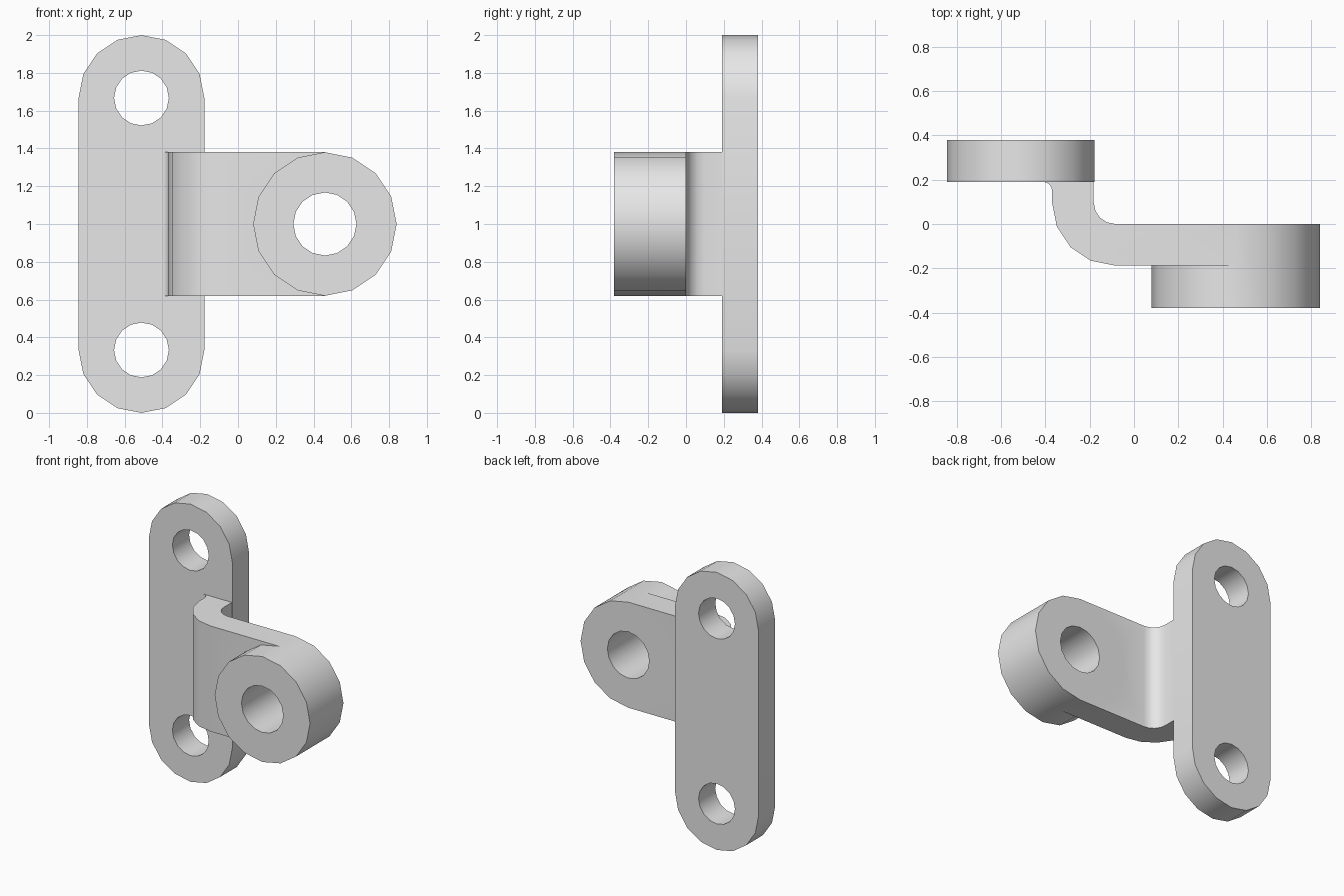
import bpy
import bmesh
from math import cos, sin, radians
from mathutils import Vector

cube = bpy.data.objects.get("Cube")
if cube:
    bpy.data.objects.remove(cube, do_unlink=True)

# Single light grey metal
metal = bpy.data.materials.new("light_grey_metal")
metal.use_nodes = True
grey = (0.8, 0.8, 0.8, 1)
metal.diffuse_color = grey
metal.node_tree.nodes["Principled BSDF"].inputs["Base Color"].default_value = grey

SIDES = 16
PLATE_X, PLATE_R = -0.511, 0.333
BOSS_X, BOSS_R = 0.46, 0.38
MID_Z = 1.0


def arc(cx, cy, r, start, end, steps):
    """Points along an arc, angles in degrees."""
    angles = [radians(start + (end - start) * i / steps) for i in range(steps + 1)]
    return [(cx + r * cos(a), cy + r * sin(a)) for a in angles]


def circle(cx, cy, r):
    return arc(cx, cy, r, 0, 360, SIDES)[:-1]


def prism(name, outline, low, high, axis):
    """Extrude an XZ outline along y, or an XY outline along z."""
    def place(p, d):
        return (p[0], d, p[1]) if axis == "y" else (p[0], p[1], d)

    bm = bmesh.new()
    face = bm.faces.new([bm.verts.new(place(p, low)) for p in outline])
    extruded = bmesh.ops.extrude_face_region(bm, geom=[face])["geom"]
    verts = [g for g in extruded if isinstance(g, bmesh.types.BMVert)]
    bmesh.ops.translate(bm, verts=verts, vec=Vector(place((0, 0), high - low)))
    # extruding keeps the start face as the closing cap
    bmesh.ops.recalc_face_normals(bm, faces=bm.faces)
    mesh = bpy.data.meshes.new(name)
    bm.to_mesh(mesh)
    bm.free()
    mesh.materials.append(metal)
    obj = bpy.data.objects.new(name, mesh)
    bpy.context.collection.objects.link(obj)
    return obj


def select(obj):
    bpy.ops.object.select_all(action="DESELECT")
    obj.select_set(True)
    bpy.context.view_layer.objects.active = obj


def combine(target, other, operation):
    """Apply a boolean and remove the helper."""
    mod = target.modifiers.new("combine", "BOOLEAN")
    mod.operation, mod.object, mod.solver = operation, other, "EXACT"
    select(target)
    bpy.ops.object.modifier_apply(modifier=mod.name)
    bpy.data.objects.remove(other, do_unlink=True)


def drill(target, x, z, r):
    cutter = prism("hole_cutter", circle(x, z, r), -0.6, 0.6, "y")
    cutter.hide_render = True
    combine(target, cutter, "DIFFERENCE")


# Upright mounting plate with rounded ends and two bolt holes
top_z, low_z = 2 - PLATE_R, PLATE_R
outline = (arc(PLATE_X, top_z, PLATE_R, 0, 180, SIDES // 2)
           + arc(PLATE_X, low_z, PLATE_R, 180, 360, SIDES // 2))
plate = prism("mounting_plate", outline, 0.19, 0.38, "y")
for z in (low_z, top_z):
    drill(plate, PLATE_X, z, 0.145)

# Bent arm: inner bend, outer bend, then a small fillet against the plate
bend_x, bend_y = -0.085, 0.097
profile = ([(BOSS_X, 0), (bend_x, 0)]
           + arc(bend_x, bend_y, 0.097, 270, 180, 4)[1:]
           + [(-0.182, 0.19)]
           + arc(-0.41, 0.15, 0.04, 90, 0, 4)
           + arc(bend_x, bend_y, 0.285, 180, 270, 4)
           + [(BOSS_X, -0.188)])
arm = prism("offset_arm", profile, MID_Z - BOSS_R, MID_Z + BOSS_R, "z")

# Round pivot boss merged into the arm, then bored through
boss = prism("pivot_boss", circle(BOSS_X, MID_Z, BOSS_R), -0.38, 0, "y")
combine(arm, boss, "UNION")
drill(arm, BOSS_X, MID_Z, 0.167)

for obj in (plate, arm):
    select(obj)
    bpy.ops.object.shade_smooth_by_angle(angle=radians(30))
